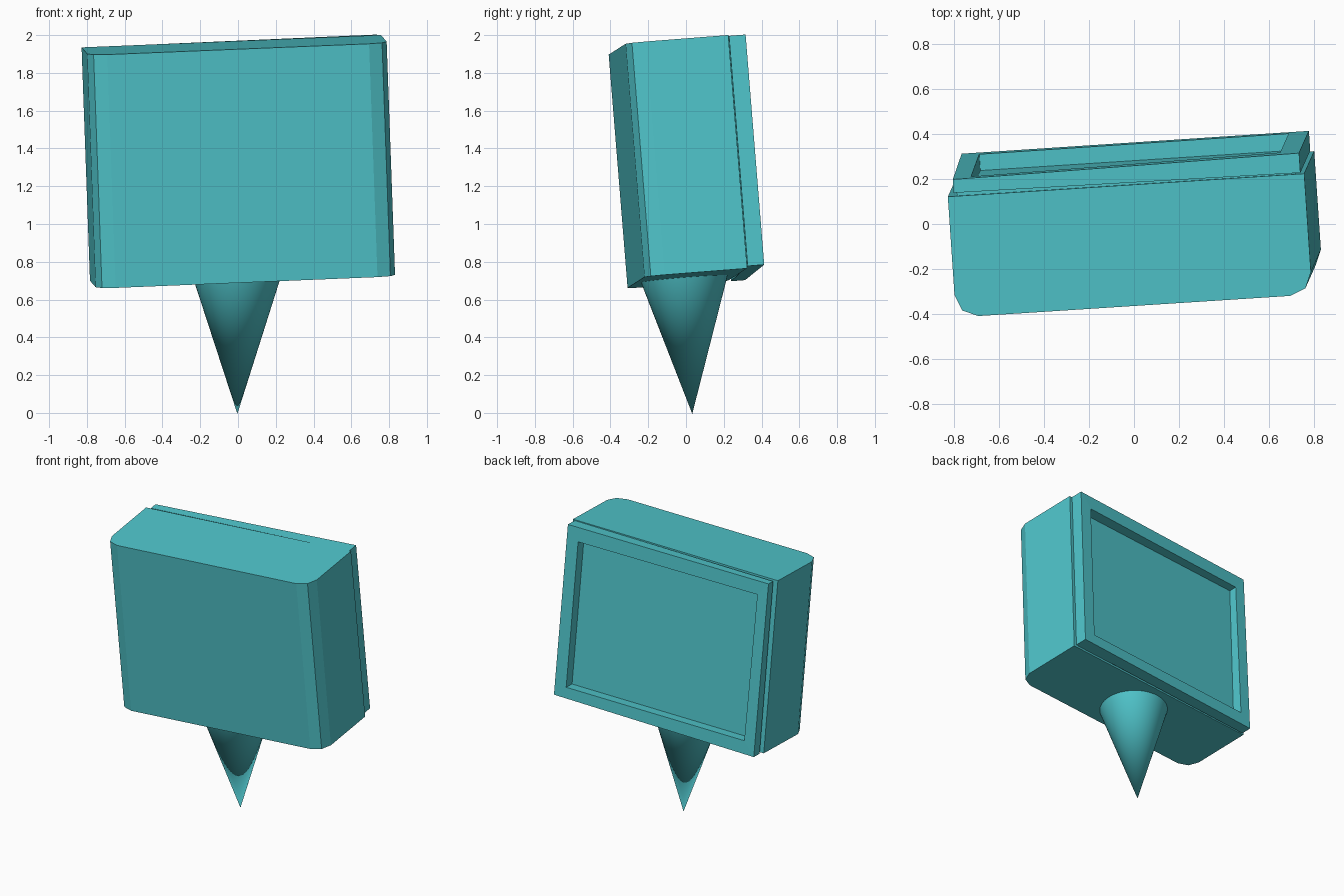
import bpy, bmesh
from mathutils import Vector, Matrix

if "Cube" in bpy.data.objects:
    bpy.data.objects.remove(bpy.data.objects["Cube"])

# Shared tilted frame: width axis, depth axis, height axis
up = Vector((-0.036, -0.081, 1)).normalized()
side = Vector((1, 0.065, 0.036))
side = (side - up * side.dot(up)).normalized()
back = up.cross(side)
TILT = Matrix((side, back, up)).transposed().to_4x4()
TILT.translation = (0.005, -0.046, 1.329)

teal = bpy.data.materials.new("teal")
teal.diffuse_color = (0.08, 0.56, 0.6, 1)
teal.use_nodes = True
teal.node_tree.nodes["Principled BSDF"].inputs["Base Color"].default_value = teal.diffuse_color


def finish(name, bm):
    bmesh.ops.recalc_face_normals(bm, faces=bm.faces)
    mesh = bpy.data.meshes.new(name)
    bm.to_mesh(mesh)
    bm.free()
    mesh.materials.append(teal)
    ob = bpy.data.objects.new(name, mesh)
    bpy.context.collection.objects.link(ob)
    ob.matrix_world = TILT
    return ob


def box(lo, hi):
    bm = bmesh.new()
    bmesh.ops.create_cube(bm, size=1)
    for v in bm.verts:
        v.co = Vector([lo[i] if v.co[i] < 0 else hi[i] for i in range(3)])
    return bm


# Main body, with the two front upright edges rounded in two facets
bm = box((-0.795, -0.27, -0.62), (0.795, 0.27, 0.62))
front = [e for e in bm.edges if all(v.co.y < 0 for v in e.verts)
         and abs(e.verts[0].co.z - e.verts[1].co.z) > 1]
bmesh.ops.bevel(bm, geom=front, offset=0.1, segments=2, profile=0.5, affect='EDGES')
finish("body", bm)

# Thin panel between the body and the rim, floor of the recess
finish("back_panel", box((-0.755, 0.265, -0.605), (0.755, 0.287, 0.605)))

# Raised rim around the recess, slightly uneven at the left corners
outer = [(-0.772, -0.625), (0.778, -0.607), (0.778, 0.616), (-0.768, 0.613)]
inner = [(-0.69, -0.53), (0.69, -0.53), (0.69, 0.515), (-0.69, 0.515)]
depth = [(0.285, 0.36), (0.275, 0.363), (0.275, 0.363), (0.285, 0.345)]
bm = bmesh.new()
rings = [[bm.verts.new((x, d[k], z)) for (x, z), d in zip(loop, depth)]
         for loop, k in ((outer, 0), (outer, 1), (inner, 1), (inner, 0))]
for r in range(4):
    a, b = rings[r], rings[(r + 1) % 4]
    for i in range(4):
        j = (i + 1) % 4
        bm.faces.new((a[i], a[j], b[j], b[i]))
finish("back_rim", bm)

# Cone spike whose base sits against the underside
bm = bmesh.new()
bmesh.ops.create_cone(bm, cap_ends=True, segments=64, radius1=0.23, radius2=0, depth=1)
bmesh.ops.remove_doubles(bm, verts=bm.verts, dist=1e-5)
for v in bm.verts:
    if v.co.z > 0:
        v.co = (-0.058, -0.025, -1.335)
    else:
        v.co = (v.co.x - 0.032, v.co.y - 0.011, -0.62)
spike = finish("cone_spike", bm)
bpy.context.view_layer.objects.active = spike
spike.select_set(True)
bpy.ops.object.shade_smooth_by_angle()
